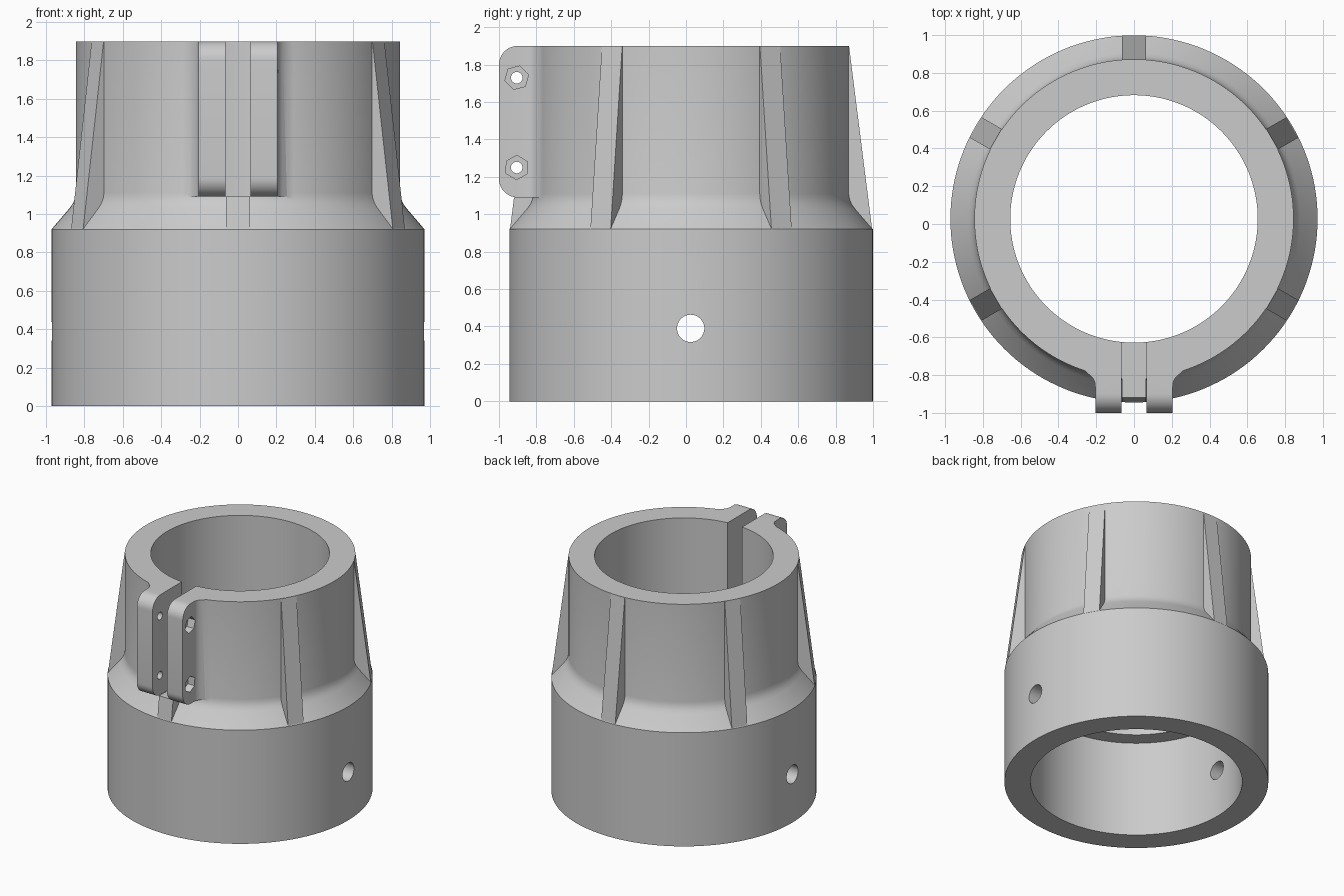
import bpy, bmesh, math
from mathutils import Matrix, Vector

cube = bpy.data.objects.get("Cube")
if cube:
    bpy.data.objects.remove(cube, do_unlink=True)

CY = 0.027           # axis of the rings
TOP = 1.9
EAR_BASE = 1.09

grey = bpy.data.materials.new("plain grey")
grey.use_nodes = True
colour = (0.6, 0.6, 0.6, 1)
grey.diffuse_color = colour
grey.node_tree.nodes["Principled BSDF"].inputs["Base Color"].default_value = colour


def finish(bm, name):
    bmesh.ops.recalc_face_normals(bm, faces=bm.faces)
    mesh = bpy.data.meshes.new(name)
    bm.to_mesh(mesh)
    bm.free()
    mesh.materials.append(grey)
    ob = bpy.data.objects.new(name, mesh)
    bpy.context.collection.objects.link(ob)
    return ob


def prism(name, points, depth):
    """Closed solid from a loop of 3D points pushed along a vector."""
    bm = bmesh.new()
    face = bm.faces.new([bm.verts.new(p) for p in points])
    ext = bmesh.ops.extrude_face_region(bm, geom=[face], use_keep_orig=True)
    verts = [v for v in ext["geom"] if isinstance(v, bmesh.types.BMVert)]
    bmesh.ops.translate(bm, verts=verts, vec=depth)
    return finish(bm, name)


def rod(name, x0, x1, y, z, r, sides, turn=0.0):
    """Rod along x."""
    angles = [turn + math.tau * i / sides for i in range(sides)]
    loop = [(x0, y + r * math.cos(a), z + r * math.sin(a)) for a in angles]
    return prism(name, loop, Vector((x1 - x0, 0, 0)))


def lathe(name, profile, steps=144):
    """Closed profile of (radius, height) turned around the ring axis."""
    bm = bmesh.new()
    rings = []
    for i in range(steps):
        a = math.tau * i / steps
        rings.append([bm.verts.new((r * math.cos(a), CY + r * math.sin(a), z)) for r, z in profile])
    n = len(profile)
    for i in range(steps):
        p, q = rings[i], rings[(i + 1) % steps]
        for j in range(n):
            k = (j + 1) % n
            bm.faces.new((p[j], q[j], q[k], p[k]))
    return finish(bm, name)


def combine(target, tool, operation):
    mod = target.modifiers.new("join", 'BOOLEAN')
    mod.operation = operation
    mod.solver = 'EXACT'
    mod.object = tool
    bpy.context.view_layer.objects.active = target
    bpy.ops.object.modifier_apply(modifier=mod.name)
    bpy.data.objects.remove(tool, do_unlink=True)


# Stepped sleeve: wide socket, sloped shoulder, narrower neck
collar = lathe("clamp_collar", [
    (0.78, 0), (0.972, 0), (0.972, 0.92), (0.878, 1.03), (0.861, 1.054),
    (0.850, 1.08), (0.845, 1.11), (0.845, TOP), (0.655, TOP), (0.655, 0.78), (0.78, 0.78)])

# Six tapered ribs, the front one ending under the clamp
for i in range(6):
    a = math.radians(30 + 60 * i)
    out = Vector((math.cos(a), math.sin(a), 0))
    side = Vector((-out.y, out.x, 0))
    section = [(0.75, 0.9), (0.968, 0.9), (0.968, 0.92), (0.845, TOP - 0.003), (0.75, TOP - 0.003)]
    loop = [Vector((0, CY, z)) + out * r - side * 0.0625 for r, z in section]
    combine(collar, prism("rib", loop, side * 0.125), 'UNION')

# Clamp block with rounded front corners
R = 0.1
loop = [(-0.205, -0.72, EAR_BASE), (-0.205, -0.72, TOP)]
for z, start in ((TOP - R, 90), (EAR_BASE + R, 180)):
    for k in range(11):
        a = math.radians(start + 9 * k)
        loop.append((-0.205, -1 + R + R * math.cos(a), z + R * math.sin(a)))
combine(collar, prism("clamp_ears", loop, Vector((0.41, 0, 0))), 'UNION')

# Fillets between the ears and the neck
for s in (-1, 1):
    plan = [(0.15, -0.74), (0.15, -0.862), (0.205, -0.862), (0.208, -0.838),
            (0.217, -0.817), (0.232, -0.802), (0.262, -0.776), (0.262, -0.74)]
    loop = [(s * x, y, EAR_BASE) for x, y in plan]
    combine(collar, prism("fillet", loop, Vector((0, 0, TOP - EAR_BASE))), 'UNION')

# Slot through the front wall
slot = [(-0.065, -1.2, EAR_BASE), (0.065, -1.2, EAR_BASE), (0.065, -0.4, EAR_BASE), (-0.065, -0.4, EAR_BASE)]
combine(collar, prism("slot", slot, Vector((0, 0, 1))), 'DIFFERENCE')

# Bolt holes with nut pockets on the left ear
for z, turn in ((1.73, 0.25), (1.25, 0.5)):
    combine(collar, rod("bolt_hole", -0.4, 0.4, -0.905, z, 0.031, 32), 'DIFFERENCE')
    combine(collar, rod("nut_pocket", 0.145, 0.4, -0.905, z, 0.065, 6, turn), 'DIFFERENCE')

# Cross pin hole through the socket
combine(collar, rod("pin_hole", -1.2, 1.2, CY - 0.002, 0.39, 0.073, 48), 'DIFFERENCE')

bpy.ops.object.select_all(action='DESELECT')
collar.select_set(True)
bpy.context.view_layer.objects.active = collar
bpy.ops.object.shade_smooth_by_angle(angle=math.radians(25))
